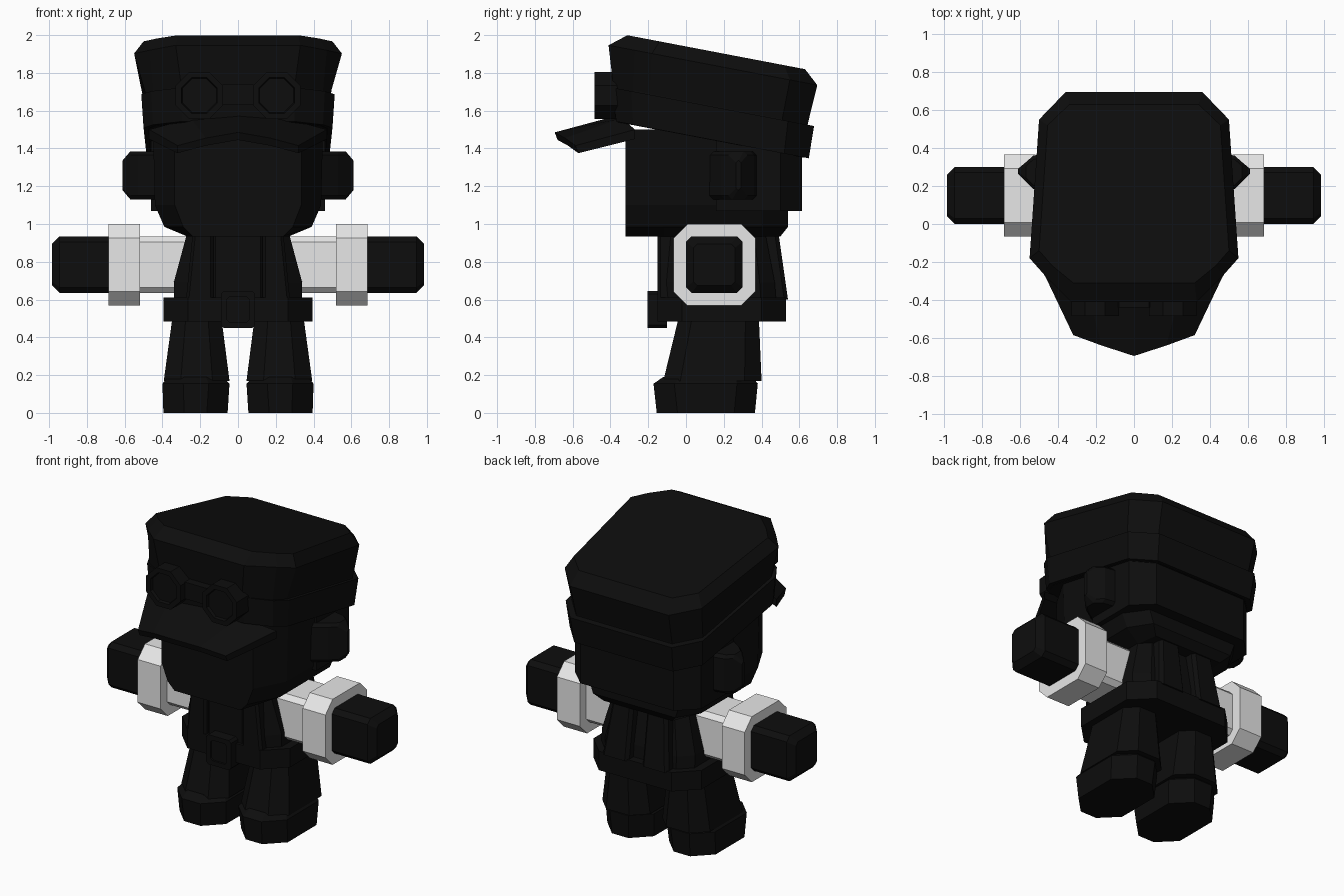
import bpy, bmesh, math


def material(name, v):
    m = bpy.data.materials.new(name)
    m.diffuse_color = (v, v, v, 1)
    return m


BLACK = material("soot black", 0.004)
WHITE = material("sleeve white", 0.8)


def loft(name, rings, mat=BLACK, mirror=False):
    """Skin a stack of equal-length rings and cap both ends."""
    bm = bmesh.new()
    vs = [[bm.verts.new(p) for p in r] for r in rings]
    for a, b in zip(vs, vs[1:]):
        n = len(a)
        for i in range(n):
            j = (i + 1) % n
            bm.faces.new((a[i], a[j], b[j], b[i]))
    bm.faces.new(vs[0][::-1])
    bm.faces.new(vs[-1])
    bmesh.ops.recalc_face_normals(bm, faces=bm.faces)
    me = bpy.data.meshes.new(name)
    bm.to_mesh(me)
    bm.free()
    me.materials.append(mat)
    ob = bpy.data.objects.new(name, me)
    bpy.context.collection.objects.link(ob)
    if mirror:
        ob.modifiers.new("mirror", 'MIRROR').use_mirror_merge = False
    return ob


def octagon(u0, u1, v0, v1, c):
    """Rectangle with chamfered corners."""
    return [(u0 + c, v0), (u1 - c, v0), (u1, v0 + c), (u1, v1 - c),
            (u1 - c, v1), (u0 + c, v1), (u0, v1 - c), (u0, v0 + c)]


def z_ring(z, *a):
    return [(u, v, z) for u, v in octagon(*a)]


def x_ring(x, *a):
    return [(x, u, v) for u, v in octagon(*a)]


def y_ring(y, *a):
    return [(u, y, v) for u, v in octagon(*a)]


def plan(half, z0, slope=0.0):
    """Symmetric ring from right-hand (x, y) points, on a plane sloping in y."""
    pts = half + [(-x, y) for x, y in reversed(half)]
    return [(x, y, z0 - slope * y) for x, y in pts]


# head: narrow face, wide cheeks, rounded jaw
def head_ring(z, f, s, b, back):
    return plan([(f, -0.32), (s, -0.12), (s, back - 0.14), (b, back)], z)


loft("head", [head_ring(0.935, 0.24, 0.27, 0.25, 0.50),
              head_ring(0.985, 0.29, 0.39, 0.30, 0.54),
              head_ring(1.10, 0.335, 0.44, 0.34, 0.54),
              head_ring(1.50, 0.335, 0.45, 0.34, 0.54)])

# hair at the back of the head
hair = [(0.46, 0.16), (0.46, 0.50), (0.34, 0.615)]
loft("back_hair", [plan(hair, 1.07), plan(hair, 1.45)])

# ears with a ridge down the middle
loft("ear", [x_ring(0.42, 0.11, 0.38, 1.13, 1.385, 0.02),
             x_ring(0.53, 0.185, 0.36, 1.13, 1.385, 0.02),
             x_ring(0.57, 0.225, 0.325, 1.13, 1.385, 0.02),
             x_ring(0.612, 0.265, 0.29, 1.18, 1.335, 0.01)], mirror=True)

# cap crown, leaning down towards the back
S = 0.191
loft("cap_crown", [
    plan([(0.30, -0.36), (0.44, -0.26), (0.475, -0.18), (0.465, 0.50), (0.34, 0.625)], 1.47, S),
    plan([(0.30, -0.385), (0.45, -0.28), (0.49, -0.19), (0.48, 0.51), (0.35, 0.645)], 1.655, S),
    plan([(0.33, -0.41), (0.47, -0.27), (0.55, -0.18), (0.50, 0.55), (0.36, 0.695)], 1.868, S),
    plan([(0.32, -0.31), (0.43, -0.22), (0.50, -0.14), (0.455, 0.52), (0.34, 0.63)], 1.94, S)])

# strap running round the cap
loft("cap_strap", [
    plan([(0.30, -0.37), (0.45, -0.28), (0.50, -0.19), (0.485, 0.52), (0.36, 0.65)], 1.472, S),
    plan([(0.30, -0.39), (0.46, -0.29), (0.512, -0.20), (0.50, 0.54), (0.37, 0.678)], 1.648, S)])

# arched pointed brim: columns of top and bottom points from side to side
brim = [(0.47, -0.27, 1.50, 0.32, -0.585, 1.415), (0.25, -0.34, 1.56, 0.17, -0.64, 1.455),
        (0, -0.36, 1.575, 0, -0.695, 1.485)]
brim += [(-a, b, c, -d, e, f) for a, b, c, d, e, f in brim[-2::-1]]
loft("cap_brim", [[(a, b, c), (d, e, f), (d, e + 0.015, f - 0.04), (a, b, c - 0.05)]
                  for a, b, c, d, e, f in brim])

# goggles on the cap
loft("goggle_lens", [y_ring(y, 0.205 - r, 0.205 + r, 1.68 - r, 1.68 + r, r * 0.58)
                     for y, r in ((-0.34, 0.125), (-0.485, 0.125), (-0.485, 0.095), (-0.465, 0.09))],
     mirror=True)
loft("goggle_bridge", [y_ring(y, -0.09, 0.09, 1.63, 1.74, 0.01) for y in (-0.36, -0.44)])

# torso and jacket details
loft("torso", [z_ring(0.55, -0.34, 0.34, -0.11, 0.48, 0.08),
               z_ring(0.69, -0.34, 0.34, -0.11, 0.47, 0.08),
               z_ring(0.95, -0.27, 0.27, -0.11, 0.42, 0.06)])
loft("jacket_front", [z_ring(0.55, 0.13, 0.28, -0.15, 0.0, 0.015),
                      z_ring(0.95, 0.13, 0.24, -0.15, 0.0, 0.015)], mirror=True)
loft("jacket_placket", [z_ring(z, -0.13, 0.13, -0.13, 0.0, 0.01) for z in (0.55, 0.95)])
loft("jacket_back", [z_ring(0.60, 0.05, 0.24, 0.38, 0.54, 0.02),
                     z_ring(0.95, 0.05, 0.20, 0.36, 0.49, 0.02)], mirror=True)

# belt and buckle
loft("belt", [z_ring(z, -0.395, 0.395, -0.15, 0.53, 0.13) for z in (0.485, 0.61)])
loft("buckle", [y_ring(y, -0.09 - d, 0.09 + d, 0.45 - d, 0.645 + d, 0.015)
                for y, d in ((-0.10, 0), (-0.203, 0), (-0.203, -0.03), (-0.19, -0.03))])

# trouser legs
loft("leg", [z_ring(0.17, 0.045, 0.393, -0.12, 0.40, 0.09),
             z_ring(0.52, 0.09, 0.345, -0.035, 0.385, 0.07)], mirror=True)

# shoes
loft("shoe", [z_ring(0.0, 0.055, 0.395, -0.155, 0.365, 0.11),
              z_ring(0.155, 0.045, 0.40, -0.172, 0.38, 0.11),
              z_ring(0.19, 0.08, 0.37, -0.12, 0.35, 0.09)], mirror=True)

# sleeves, cuffs and hands
loft("sleeve", [x_ring(x, 0.0, 0.30, 0.635, 0.935, 0.03) for x in (0.20, 0.55)], WHITE, True)
loft("cuff", [x_ring(x, -0.067, 0.367, 0.568, 1.0, 0.075) for x in (0.518, 0.685)], WHITE, True)
loft("hand", [x_ring(0.67, 0.0, 0.30, 0.635, 0.935, 0.03),
              x_ring(0.945, 0.0, 0.30, 0.635, 0.935, 0.03),
              x_ring(0.985, 0.04, 0.26, 0.675, 0.895, 0.02)], mirror=True)
